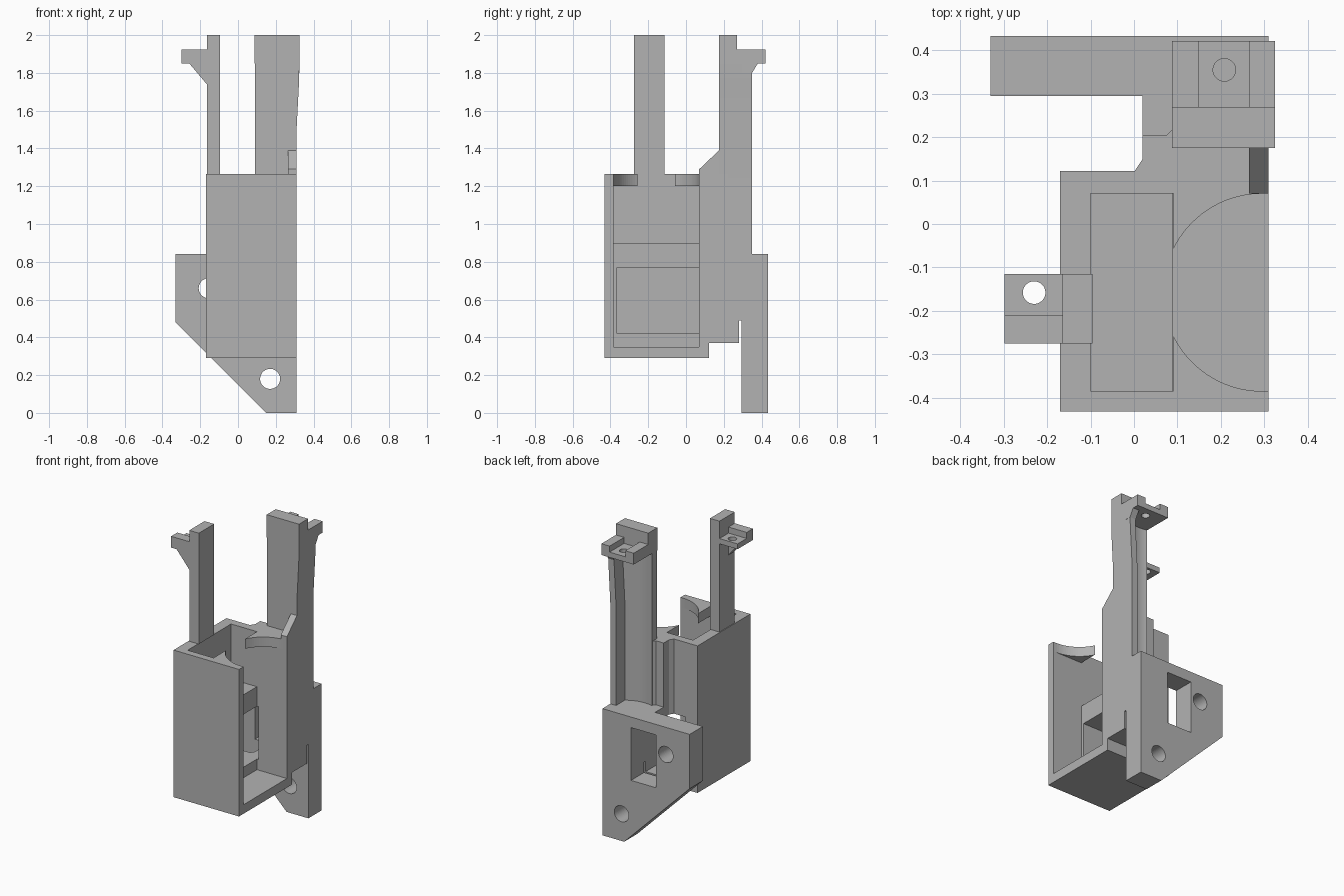
import bpy, bmesh
from mathutils import Vector

if "Cube" in bpy.data.objects:
    bpy.data.objects.remove(bpy.data.objects["Cube"])

grey = bpy.data.materials.new("plain_grey")
grey.use_nodes = True
COLOUR = (0.45, 0.45, 0.45, 1)
grey.diffuse_color = COLOUR
grey.node_tree.nodes["Principled BSDF"].inputs["Base Color"].default_value = COLOUR


def finish(name, bm):
    bmesh.ops.recalc_face_normals(bm, faces=bm.faces)
    mesh = bpy.data.meshes.new(name)
    bm.to_mesh(mesh)
    bm.free()
    mesh.materials.append(grey)
    obj = bpy.data.objects.new(name, mesh)
    bpy.context.scene.collection.objects.link(obj)
    return obj


def loft(name, rings):
    """Skin a list of equal-length rings of points and cap both ends."""
    bm = bmesh.new()
    rows = [[bm.verts.new(p) for p in ring] for ring in rings]
    n = len(rows[0])
    for low, high in zip(rows, rows[1:]):
        for i in range(n):
            j = (i + 1) % n
            bm.faces.new((low[i], low[j], high[j], high[i]))
    bm.faces.new(rows[0])
    bm.faces.new(rows[-1])
    return finish(name, bm)


def prism(name, axis, outline, start, end):
    """Extrude an outline of two coordinates along the given axis."""
    def place(p, d):
        v = list(p)
        v.insert("xyz".index(axis), d)
        return Vector(v)
    return loft(name, [[place(p, d) for p in outline] for d in (start, end)])


def box(name, x, y, z):
    return prism(name, "z", [(x[0], y[0]), (x[1], y[0]), (x[1], y[1]), (x[0], y[1])], *z)


def round_bar(name, axis, centre, radius, start, end, sides=48):
    up = Vector((0, radius))
    from mathutils import Matrix
    step = 6.283185307 / sides
    pts = [Vector(centre) + Matrix.Rotation(i * step, 2) @ up for i in range(sides)]
    return prism(name, axis, pts, start, end)


def cut(obj, *cutters):
    for c in cutters:
        m = obj.modifiers.new("cut_" + c.name, "BOOLEAN")
        m.operation, m.solver, m.object = "DIFFERENCE", "EXACT", c
        c.hide_render = True
        c.hide_viewport = True
        c.display_type = "WIRE"


def smooth(obj):
    bpy.ops.object.select_all(action="DESELECT")
    obj.select_set(True)
    bpy.context.view_layer.objects.active = obj
    bpy.ops.object.shade_smooth_by_angle(angle=0.5)


# Shared rectangular channel running from the rear plate into the housing
channel = box("channel_cutter", (-.083, .10), (-.365, .6), (.42, .77))

# Open-sided housing with an inner ledge and two curved lips
IN_Y = (-.385, .07)
housing = box("housing", (-.17, .31), (-.432, .122), (.29, 1.265))
cut(housing,
    box("side_opening_cutter", (.09, .5), IN_Y, (.35, 1.2)),
    box("deep_cavity_cutter", (-.10, .0905), IN_Y, (.90, 1.5)),
    round_bar("lip_cutter", "z", (.295, -.1575), .2274, 1.1, 1.5, 96),
    box("lip_end_cutter", (.295, .5), IN_Y, (1.1, 1.5)),
    channel)

# Connecting body between housing and plate
neck = [(.31, .12), (0, .12), (.02, .15)]
lower_body = prism("lower_body", "z", neck + [(.02, .30), (.31, .30)], .37, .84)
cut(lower_body, channel, box("slot_cutter", (-.1, .5), (.28, .295), (.2, .49)))
prism("upper_body", "z", neck + [(.02, .205), (.075, .205), (.09, .22), (.31, .22)], .84, 1.265)

# Rear mounting plate with a window and two screw holes
plate = prism("mounting_plate", "y",
              [(-.33, .84), (.31, .84), (.31, 0), (.15, 0), (-.33, .48)], .295, .433)
cut(plate, channel,
    round_bar("low_hole_cutter", "y", (.17, .18), .053, .2, .6),
    round_bar("high_hole_cutter", "y", (-.155, .66), .053, .2, .6))

# Tall column with a concave back and a slight flare near the top
trough = []
for i in range(13):
    x = .268 - .178 * i / 12
    trough.append((x, .42 - (.2 ** 2 - (x - .15) ** 2) ** .5))
section = [(.09, .175), (.31, .175), (.31, .35), (.268, .35)] + trough
rings = [[(x + (flare if x > .26 else 0), y, z) for x, y in section]
         for z, flare in ((.84, 0), (1.5, 0), (1.75, .013), (1.85, .015))]
smooth(loft("column", rings))
box("column_head", (.088, .325), (.175, .27), (1.85, 2))
prism("column_fin", "x", [(.07, 1.2), (.07, 1.29), (.175, 1.39), (.2, 1.2)], .265, .31)
prism("column_tab_brace", "x", [(.3, 1.8), (.35, 1.8), (.38, 1.85), (.3, 1.85)], .28, .325)
column_tab = box("column_tab", (.088, .325), (.27, .422), (1.85, 1.925))
cut(column_tab,
    box("tab_groove_cutter", (.15, .265), (.27, .5), (1.885, 2)),
    round_bar("column_hole_cutter", "z", (.208, .355), .026, 1.8, 2))

# Slim post on the closed wall with its own tab
POST_Y = (-.275, -.115)
box("post", (-.165, -.095), POST_Y, (1.265, 2))
post_tab = box("post_tab", (-.298, -.165), POST_Y, (1.85, 1.925))
cut(post_tab,
    box("post_step_cutter", (-.4, -.165), (-.21, 0), (1.885, 2)),
    round_bar("post_hole_cutter", "z", (-.23, -.158), .026, 1.8, 2))
prism("post_tab_brace", "y", [(-.165, 1.74), (-.258, 1.85), (-.165, 1.85)], -.275, -.21)

# Smooth the round bores while keeping edges crisp
for part in (housing, plate, column_tab, post_tab):
    smooth(part)
